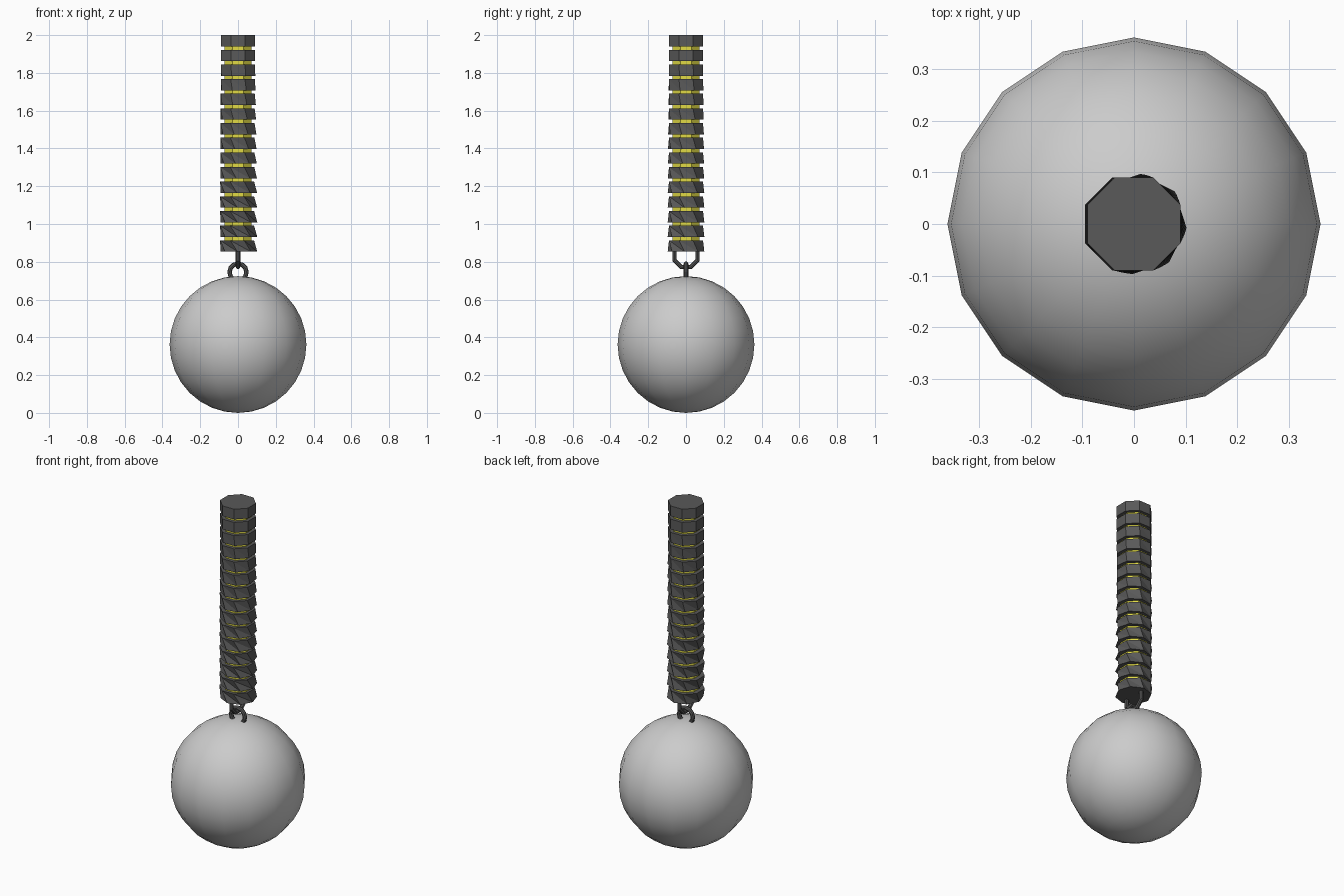
import bpy, bmesh, math
from mathutils import Vector

if "Cube" in bpy.data.objects:
    bpy.data.objects.remove(bpy.data.objects["Cube"])


def material(name, rgb):
    m = bpy.data.materials.new(name)
    m.diffuse_color = (*rgb, 1)
    m.use_nodes = True
    m.node_tree.nodes["Principled BSDF"].inputs["Base Color"].default_value = m.diffuse_color
    return m


dark = material("dark_grey", (0.10, 0.10, 0.10))
yellow = material("yellow", (0.75, 0.70, 0.06))


def finish(name, bm, mat=None):
    bmesh.ops.recalc_face_normals(bm, faces=bm.faces)
    me = bpy.data.meshes.new(name)
    bm.to_mesh(me)
    bm.free()
    ob = bpy.data.objects.new(name, me)
    bpy.context.collection.objects.link(ob)
    if mat:
        me.materials.append(mat)
    return ob


def ring(bm, r, z, turn=0.0, dx=0.0):
    out = []
    for i in range(8):
        a = math.radians(22.5 + 45 * i + turn)
        out.append(bm.verts.new((r * math.cos(a) + dx, r * math.sin(a), z)))
    return out


def prism(bm, r, z0, z1, turn0=0, turn1=0, dx=0):
    lo, hi = ring(bm, r, z0, turn0, dx), ring(bm, r, z1, turn1, -dx)
    bm.faces.new(lo[::-1])
    bm.faces.new(hi)
    for i in range(8):
        j = (i + 1) % 8
        # twisted sides split into triangles
        bm.faces.new((lo[i], lo[j], hi[i]))
        bm.faces.new((lo[j], hi[j], hi[i]))


def link(name, centre, major, tube, sides, axis, phase):
    """Octagon-section ring in the plane of the given horizontal axis and z."""
    bm = bmesh.new()
    rows = []
    side = Vector((0, 1, 0)) if axis == "x" else Vector((1, 0, 0))
    for i in range(sides):
        a = math.tau * (i + phase) / sides
        u = Vector((math.cos(a), 0, math.sin(a)))
        if axis == "y":
            u = Vector((0, math.cos(a), math.sin(a)))
        row = []
        for k in range(8):
            t = math.tau * k / 8
            p = Vector(centre) + u * (major + tube * math.cos(t)) + side * tube * math.sin(t)
            row.append(bm.verts.new(p))
        rows.append(row)
    for i in range(sides):
        for k in range(8):
            n, m = (i + 1) % sides, (k + 1) % 8
            bm.faces.new((rows[i][k], rows[n][k], rows[n][m], rows[i][m]))
    return finish(name, bm, dark)


# heavy ball
bm = bmesh.new()
bmesh.ops.create_uvsphere(bm, u_segments=16, v_segments=16, radius=0.362)
ball = finish("ball", bm)
ball.location.z = 0.362
for p in ball.data.polygons:
    p.use_smooth = True

# two interlocking links
link("ball_link", (0, 0, 0.745), 0.045, 0.012, 12, "x", 0)
link("handle_link", (0, 0, 0.833), 0.066, 0.012, 8, "y", 0.5)

# stacked grip segments, increasingly skewed towards the bottom
bm = bmesh.new()
for i in range(15):
    top = 2.0 - i * 0.0776
    skew = min(1, max(0, (i - 1) / 10))
    prism(bm, 0.0974, top - 0.06, top, 18 * skew, 0, 0.005 * skew)
finish("grip_segments", bm, dark)

# inner core seen through the gaps
bm = bmesh.new()
prism(bm, 0.077, 0.87, 1.99)
finish("grip_core", bm, yellow)
